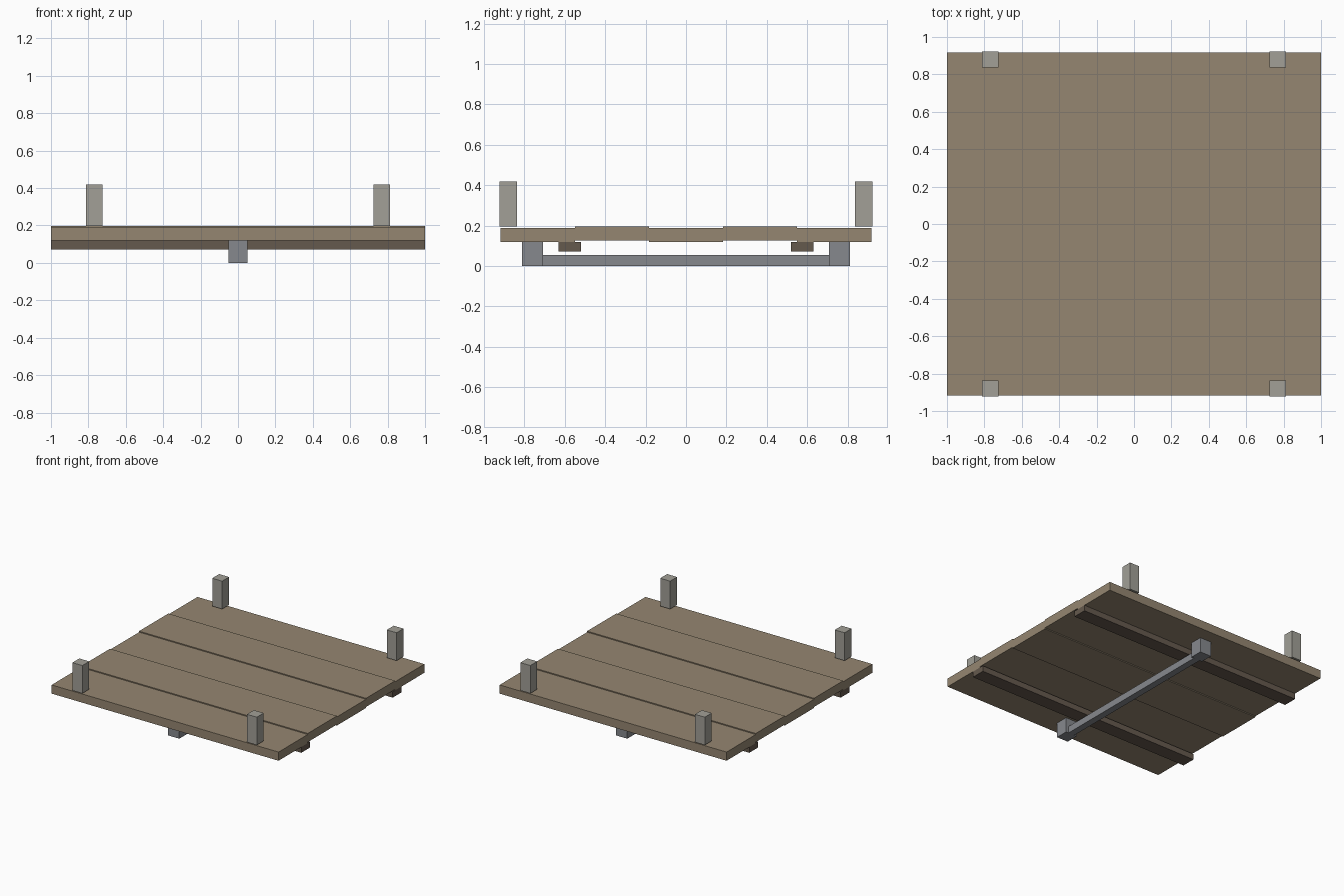
import bpy

if "Cube" in bpy.data.objects:
    bpy.data.objects.remove(bpy.data.objects["Cube"])

def material(name, rgb):
    m = bpy.data.materials.new(name)
    m.diffuse_color = (*rgb, 1)
    m.use_nodes = True
    m.node_tree.nodes["Principled BSDF"].inputs["Base Color"].default_value = m.diffuse_color
    return m

WOOD = material("wood", (0.30, 0.24, 0.165))
DARK = material("dark_wood", (0.13, 0.10, 0.075))
STEEL = material("steel", (0.24, 0.25, 0.27))
POST = material("post_grey", (0.36, 0.35, 0.31))

def box(name, lo, hi, mat):
    """Box spanning the corners lo and hi."""
    bpy.ops.mesh.primitive_cube_add(size=1, location=[(a + b) / 2 for a, b in zip(lo, hi)])
    o = bpy.context.object
    o.name = name
    o.scale = [b - a for a, b in zip(lo, hi)]
    bpy.ops.object.transform_apply(location=False, rotation=False, scale=True)
    o.data.materials.append(mat)

# Deck: five planks, alternately raised a little
W = 1.835 / 5
for i in range(5):
    y = -0.9175 + i * W
    dz = 0.008 * (i % 2)
    box(f"plank_{i + 1}", (-1, y, 0.119 + dz), (1, y + W, 0.188 + dz), WOOD)

for s, side in ((-1, "front"), (1, "back")):
    # Batten under the deck
    box(f"{side}_batten", (-1, s * 0.575 - 0.056, 0.073), (1, s * 0.575 + 0.056, 0.119), DARK)
    # Block at the end of the cross bar
    box(f"{side}_block", (-0.05, s * 0.76 - 0.051, 0), (0.05, s * 0.76 + 0.051, 0.119), STEEL)
    # Corner posts
    for x, lr in ((-0.769, "left"), (0.769, "right")):
        box(f"{side}_{lr}_post", (x - 0.0435, s * 0.88 - 0.0435, 0.196),
            (x + 0.0435, s * 0.88 + 0.0435, 0.418), POST)

# Cross bar between the blocks
box("cross_bar", (-0.027, -0.71, 0), (0.027, 0.71, 0.054), STEEL)
